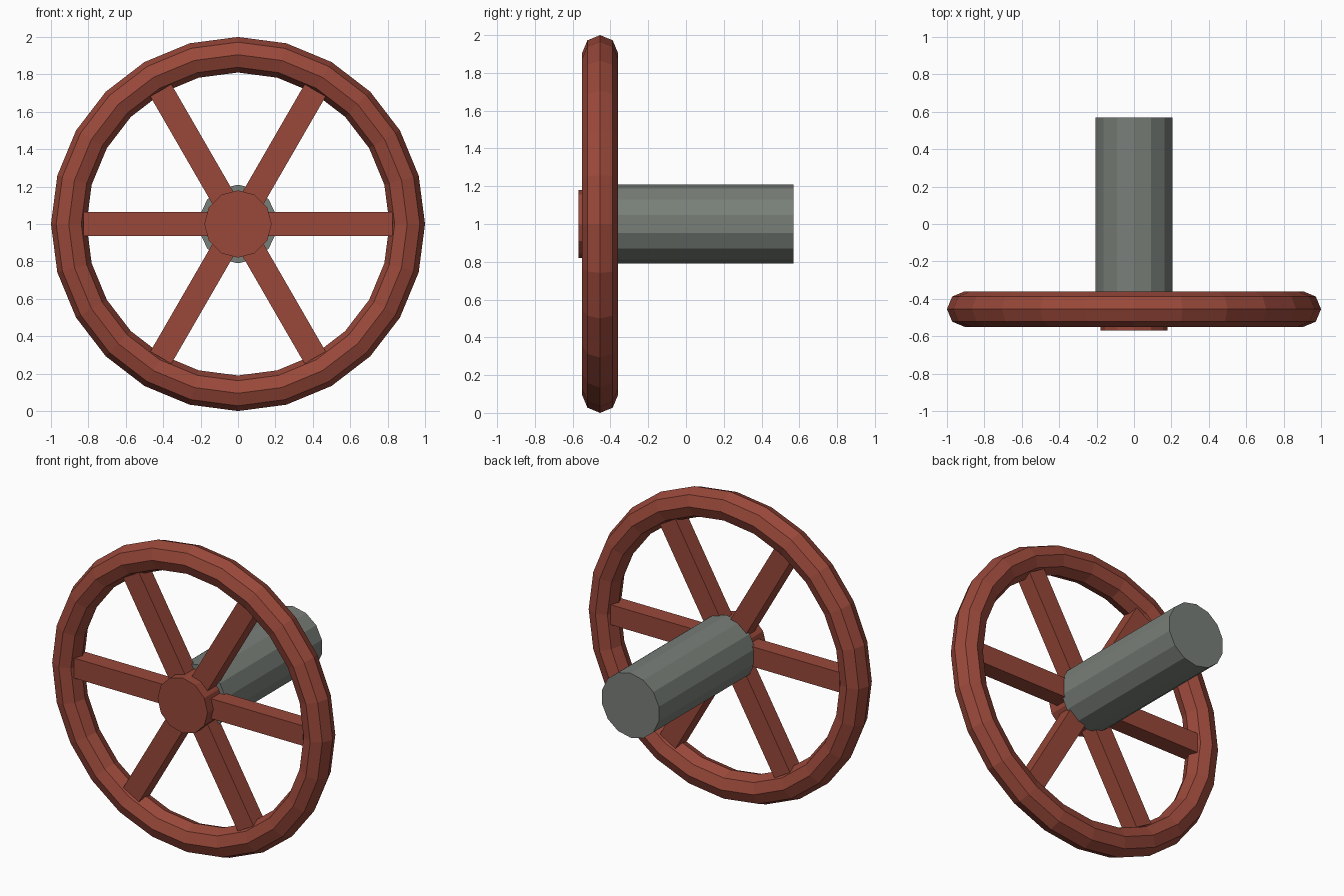
import bpy
import math

if "Cube" in bpy.data.objects:
    bpy.data.objects.remove(bpy.data.objects["Cube"])

CENTRE_Z = 1.0
WHEEL_Y = -0.455
UPRIGHT = (math.pi / 2, 0, 0)


def material(name, rgb):
    mat = bpy.data.materials.new(name)
    mat.diffuse_color = (*rgb, 1)
    mat.use_nodes = True
    mat.node_tree.nodes["Principled BSDF"].inputs["Base Color"].default_value = mat.diffuse_color
    return mat


def finish(name, mat):
    obj = bpy.context.object
    obj.name = name
    obj.data.materials.append(mat)
    return obj


def rod(name, radius, y0, y1, sides, mat):
    bpy.ops.mesh.primitive_cylinder_add(
        vertices=sides, radius=radius, depth=y1 - y0,
        location=(0, (y0 + y1) / 2, CENTRE_Z), rotation=UPRIGHT)
    return finish(name, mat)


red = material("red_paint", (0.32, 0.065, 0.042))
grey = material("grey_metal", (0.19, 0.21, 0.19))

# Faceted rim
bpy.ops.mesh.primitive_torus_add(
    major_segments=24, minor_segments=8, major_radius=0.905, minor_radius=0.095,
    location=(0, WHEEL_Y, CENTRE_Z), rotation=UPRIGHT)
rim = finish("rim", red)
rim.data.polygons.foreach_set("use_smooth", [False] * len(rim.data.polygons))

# Six spokes radiating from the hub
for i in range(6):
    a = i * math.pi / 3
    inner, outer = 0.06, 0.825
    mid = (inner + outer) / 2
    bpy.ops.mesh.primitive_cube_add(
        size=1, location=(mid * math.cos(a), WHEEL_Y, CENTRE_Z + mid * math.sin(a)),
        rotation=(0, -a, 0), scale=(outer - inner, 0.11, 0.13))
    finish(f"spoke_{i + 1}", red)

# Hub in front, axle behind
rod("hub", 0.18, -0.57, -0.34, 12, red)
rod("axle", 0.21, -0.42, 0.57, 14, grey)
